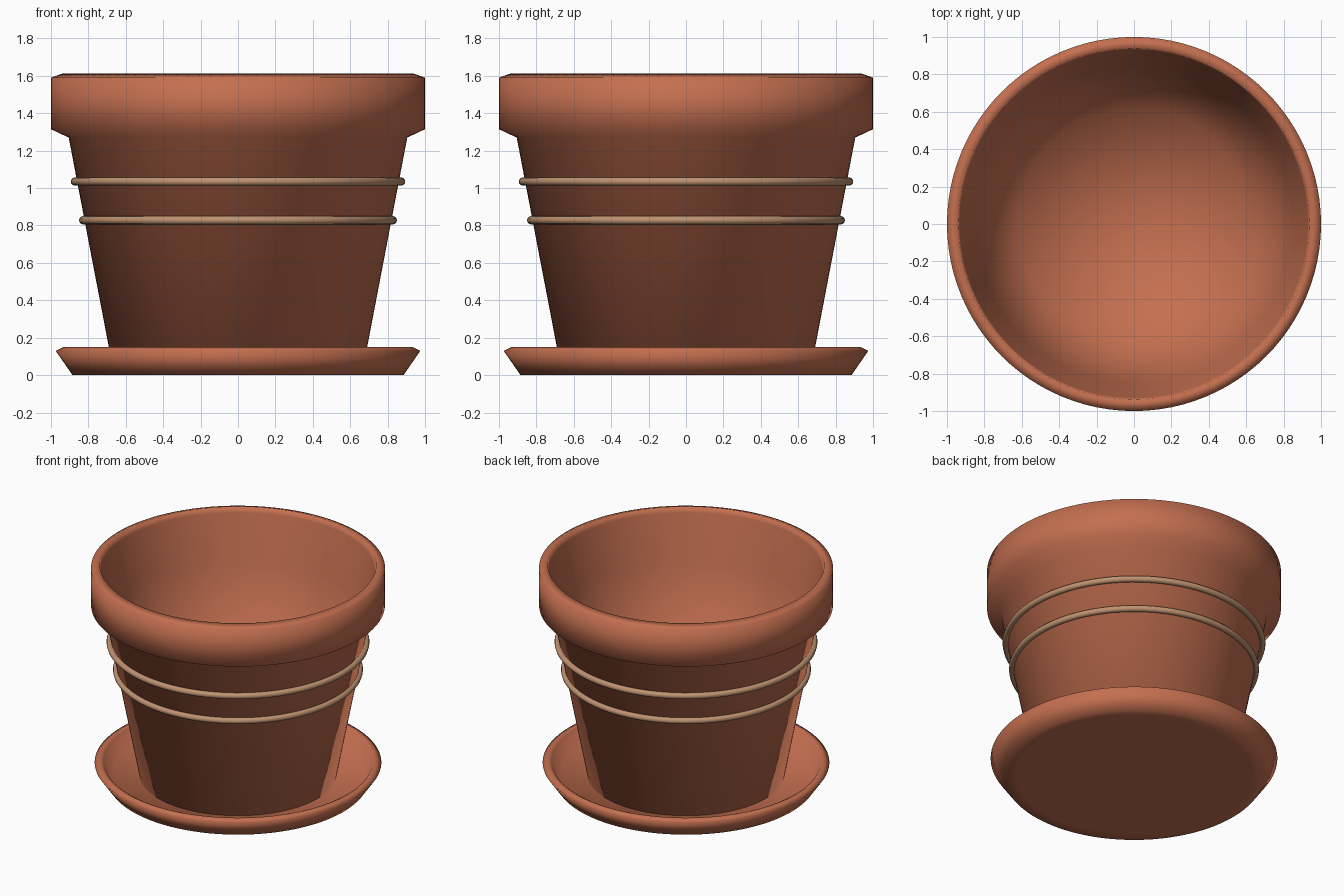
import bpy
from math import cos, sin, tau

cube = bpy.data.objects.get("Cube")
if cube:
    bpy.data.objects.remove(cube, do_unlink=True)

SEGMENTS = 96


def make_material(name, colour):
    mat = bpy.data.materials.new(name)
    mat.use_nodes = True
    mat.diffuse_color = colour
    mat.node_tree.nodes["Principled BSDF"].inputs["Base Color"].default_value = colour
    return mat


def lathe(name, profile, mat):
    """Turn a closed (radius, height) outline, running from axis to axis, around z."""
    bottom, *rings, top = profile
    verts = [(r * cos(tau * i / SEGMENTS), r * sin(tau * i / SEGMENTS), z)
             for r, z in rings for i in range(SEGMENTS)]
    first, last = len(verts), len(verts) + 1
    verts += [(0, 0, bottom[1]), (0, 0, top[1])]
    faces = []
    end = (len(rings) - 1) * SEGMENTS
    for i in range(SEGMENTS):
        j = (i + 1) % SEGMENTS
        faces.append((first, j, i))
        faces.append((last, end + i, end + j))
        for k in range(0, end, SEGMENTS):
            faces.append((k + i, k + j, k + SEGMENTS + j, k + SEGMENTS + i))
    mesh = bpy.data.meshes.new(name)
    mesh.from_pydata(verts, [], faces)
    mesh.materials.append(mat)
    mesh.shade_smooth()
    obj = bpy.data.objects.new(name, mesh)
    bpy.context.collection.objects.link(obj)
    return obj


terracotta = make_material("terracotta", (0.55, 0.16, 0.08, 1))
tan = make_material("tan_band", (0.52, 0.29, 0.165, 1))

# Saucer: flat base, flared side, thin bevelled lip, shallow dish
lathe("saucer", [(0, 0), (0.80, 0), (0.885, 0), (0.975, 0.13), (0.935, 0.15),
                 (0.915, 0.14), (0.85, 0.04), (0, 0.04)], terracotta)

# Pot: tapered body, thick collar, bevelled rim, hollow inside
lathe("pot", [(0, 0.042), (0.67, 0.042), (0.905, 1.27), (1.0, 1.315), (1.0, 1.59),
              (0.94, 1.612), (0.93, 1.57), (0.85, 1.24), (0.62, 0.2), (0, 0.2)], terracotta)

# Two raised bands around the body
for name, radius, height in (("upper_band", 0.872, 1.035), ("lower_band", 0.828, 0.828)):
    bpy.ops.mesh.primitive_torus_add(major_radius=radius, minor_radius=0.022,
                                     major_segments=SEGMENTS, minor_segments=12,
                                     location=(0, 0, height))
    band = bpy.context.object
    band.name = name
    band.data.materials.append(tan)
    bpy.ops.object.shade_smooth()
